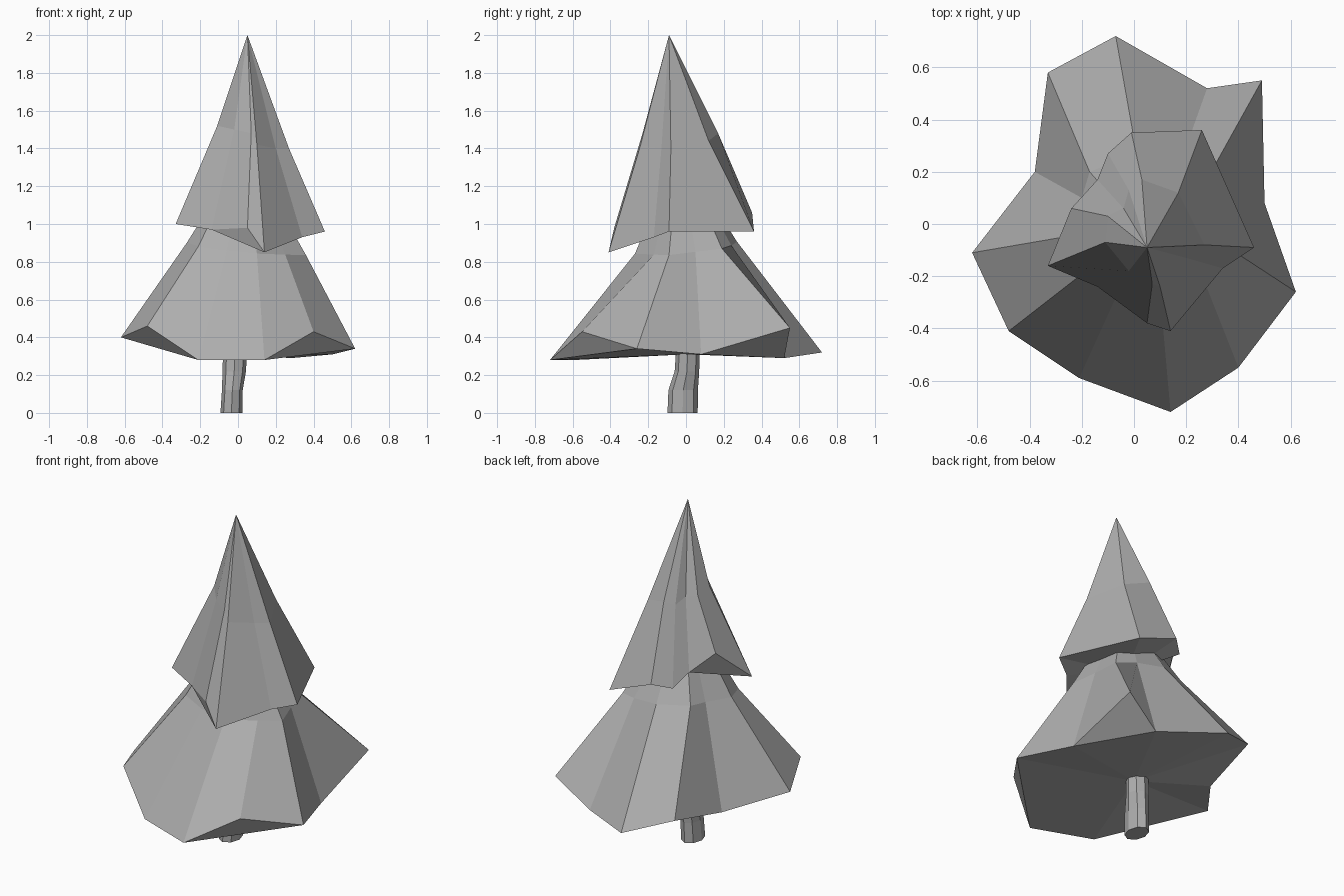
import bpy
import bmesh
import math

# Remove the default object
default_object = bpy.data.objects.get("Cube")
if default_object:
    bpy.data.objects.remove(default_object, do_unlink=True)

# One plain grey for the whole tree
grey = bpy.data.materials.new("plain grey")
grey.use_nodes = True
grey_value = (0.42, 0.42, 0.42, 1)
grey.diffuse_color = grey_value
for node in grey.node_tree.nodes:
    if node.type == "BSDF_PRINCIPLED":
        node.inputs["Base Color"].default_value = grey_value


def cap_underside(bm, rim, center, raised):
    """Close a rim from below: a triangle under each raised corner, then a fan."""
    count = len(rim)
    for i in raised:
        bm.faces.new((rim[i - 1], rim[(i + 1) % count], rim[i]))
    kept = [vert for i, vert in enumerate(rim) if i not in raised]
    middle = bm.verts.new(center)
    for first, second in zip(kept, kept[1:] + kept[:1]):
        bm.faces.new((second, first, middle))


def loft(name, rings, top, bottom, raised=()):
    """Skin a stack of equal rings, closed by a top point and a bottom point."""
    bm = bmesh.new()
    loops = [[bm.verts.new(point) for point in ring] for ring in rings]
    count = len(loops[0])
    tip = bm.verts.new(top)
    cap_underside(bm, loops[0], bottom, raised)
    for i in range(count):
        j = (i + 1) % count
        for lower, upper in zip(loops, loops[1:]):
            bm.faces.new((lower[i], lower[j], upper[j], upper[i]))
        bm.faces.new((loops[-1][i], loops[-1][j], tip))
    bmesh.ops.recalc_face_normals(bm, faces=bm.faces[:])
    mesh = bpy.data.meshes.new(name)
    bm.to_mesh(mesh)
    bm.free()
    mesh.materials.append(grey)
    part = bpy.data.objects.new(name, mesh)
    bpy.context.collection.objects.link(part)


def oval(center_x, center_y, z, radius_x, radius_y, sides=8):
    """Horizontal oval ring of points."""
    angles = [math.tau * i / sides for i in range(sides)]
    return [(center_x + radius_x * math.cos(a),
             center_y + radius_y * math.sin(a), z) for a in angles]


# Lower foliage: jagged rim, tilted shoulder ring and hidden tip
lower_rim = [
    (.62, -.26, .34), (.5, .08, .31), (.49, .55, .45), (.28, .52, .29),
    (-.07, .72, .32), (-.33, .58, .41), (-.38, .2, .33), (-.62, -.11, .4),
    (-.48, -.41, .46), (-.21, -.59, .28), (.14, -.72, .28), (.4, -.55, .43),
]
lower_shoulder = [
    (.36, -.09), (.32, .05), (.29, .19), (.18, .24),
    (.01, .27), (-.17, .2), (-.2, .1), (-.27, -.05),
    (-.21, -.2), (-.06, -.26), (.1, -.27), (.25, -.17),
]
shoulder_ring = [(x, y, .88 + (y - x) / 10) for x, y in lower_shoulder]
loft("lower_foliage", [lower_rim, shoulder_ring],
     top=(.04, -.04, 1.4), bottom=(0, 0, .31), raised=(2, 8, 11))

# Upper foliage: jagged rim, bend ring and pointed top
upper_rim = [
    (.46, -.09, .96), (.26, .36, .96), (-.01, .35, 1.06), (-.1, .27, 1.03),
    (-.14, .17, 1.1), (-.24, .06, 1.2), (-.33, -.16, 1), (-.14, -.24, .97),
    (.05, -.38, .98), (.14, -.41, .85), (.34, -.17, .93),
]
upper_bend = [
    (.27, -.08, 1.4), (.17, .12, 1.44), (.03, .17, 1.48), (-.02, .13, 1.46),
    (-.04, .06, 1.49), (-.1, .03, 1.5), (-.11, -.07, 1.52), (-.02, -.18, 1.5),
    (.07, -.23, 1.48), (.1, -.24, 1.42), (.2, -.13, 1.4),
]
loft("upper_foliage", [upper_rim, upper_bend],
     top=(.05, -.09, 2), bottom=(.04, -.02, .99), raised=(5, 8))

# Slightly crooked trunk
loft("trunk", [
    oval(-.035, -.018, 0, .058, .08),
    oval(-.03, -.015, .12, .055, .078),
    oval(-.02, .005, .22, .062, .065),
    oval(-.012, .012, .4, .065, .06),
], top=(-.012, .012, .4), bottom=(-.035, -.018, 0))
